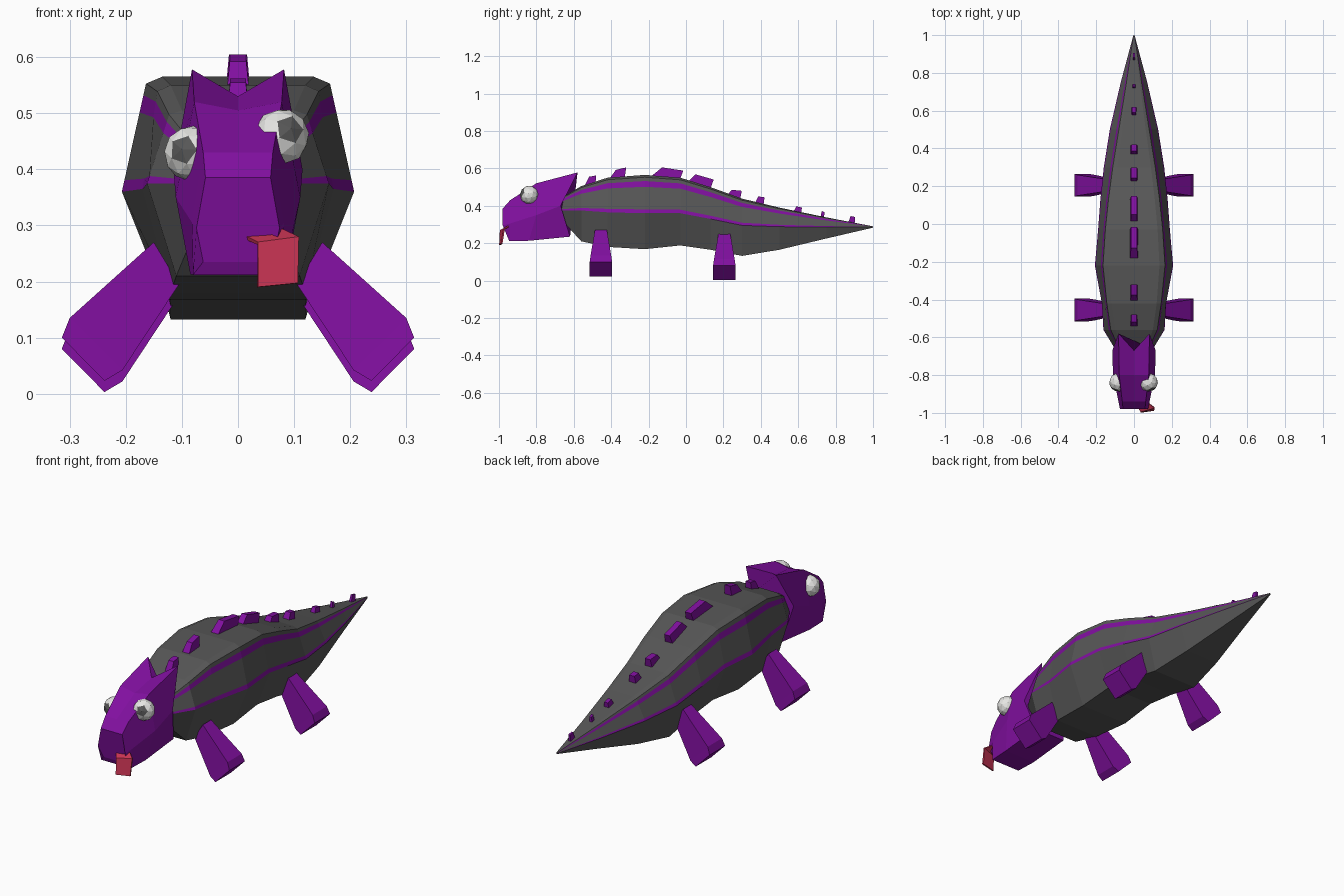
import bpy, bmesh
from mathutils import Vector

if "Cube" in bpy.data.objects:
    bpy.data.objects.remove(bpy.data.objects["Cube"])


def material(name, rgb):
    m = bpy.data.materials.new(name)
    m.diffuse_color = (*rgb, 1)
    m.use_nodes = True
    m.node_tree.nodes["Principled BSDF"].inputs["Base Color"].default_value = m.diffuse_color
    return m


GREY = material("dark_grey", (0.095, 0.095, 0.095))
PURPLE = material("purple", (0.22, 0.005, 0.35))
WHITE = material("eye_white", (0.8, 0.8, 0.78))
RED = material("tongue_red", (0.6, 0.035, 0.09))


def finish(name, bm, mats):
    bmesh.ops.recalc_face_normals(bm, faces=bm.faces[:])
    me = bpy.data.meshes.new(name)
    bm.to_mesh(me)
    bm.free()
    for m in mats:
        me.materials.append(m)
    ob = bpy.data.objects.new(name, me)
    bpy.context.collection.objects.link(ob)
    return ob


def mirror_ring(half):
    """Close a half section, listed from top to bottom, across x = 0."""
    return half + [(-x, y, z) for x, y, z in reversed(half) if abs(x) > 1e-6]


def loft(name, rings, mats, stripes=()):
    """Skin equal rings; segments whose index is in stripes use material 1."""
    bm = bmesh.new()
    rows = [[bm.verts.new(p) for p in r] for r in rings]
    n = len(rows[0])
    for a, b in zip(rows, rows[1:]):
        for i in range(n):
            j = (i + 1) % n
            f = bm.faces.new((a[i], a[j], b[j], b[i]))
            f.material_index = 1 if i in stripes else 0
    bm.faces.new(rows[0])
    bm.faces.new(rows[-1])
    return finish(name, bm, mats)


# Body and tail: y, top z, bottom z, waist z, waist, top and bottom half widths
stations = [
    (-0.67, 0.44, 0.33, 0.375, 0.095, 0.06, 0.06),
    (-0.56, 0.505, 0.21, 0.375, 0.162, 0.10, 0.11),
    (-0.42, 0.55, 0.18, 0.365, 0.170, 0.12, 0.12),
    (-0.22, 0.565, 0.168, 0.36, 0.207, 0.135, 0.13),
    (-0.03, 0.55, 0.188, 0.36, 0.19, 0.125, 0.125),
    (0.13, 0.50, 0.165, 0.33, 0.178, 0.11, 0.12),
    (0.30, 0.438, 0.132, 0.295, 0.16, 0.09, 0.12),
    (0.50, 0.39, 0.165, 0.288, 0.128, 0.062, 0.09),
    (0.75, 0.338, 0.225, 0.286, 0.07, 0.03, 0.045),
    (1.00, 0.29, 0.283, 0.286, 0.003, 0.002, 0.002),
]
rings = []
for y, top, bot, mid, w, tw, bw in stations:
    h = top - mid
    ew = tw + 0.14 * w
    half = [(tw, y, top)]
    for f in (0.06, 0.16, 0.31, 0.9, 1.0):
        half.append((ew + (w - ew) * (f - 0.06) / 0.94, y, top - f * h))
    half.append((bw, y, bot))
    rings.append(mirror_ring(half))
loft("body", rings, [GREY, PURPLE], stripes=(2, 4, 8, 10))

# Head with a notched crest at the back
head_rows = [
    [(0, -0.67, 0.53), (0.082, -0.58, 0.578), (0.115, -0.67, 0.40), (0.085, -0.62, 0.235)],
    [(0, -0.80, 0.505), (0.078, -0.80, 0.52), (0.111, -0.80, 0.35), (0.085, -0.84, 0.213)],
    [(0, -0.94, 0.43), (0.062, -0.94, 0.43), (0.082, -0.94, 0.305), (0.08, -0.945, 0.212)],
    [(0, -0.98, 0.385), (0.058, -0.98, 0.385), (0.074, -0.98, 0.295), (0.062, -0.955, 0.235)],
]
loft("head", [mirror_ring(r) for r in head_rows], [PURPLE])

# Eyes with a five sided pupil
for name, c, look in (("right_eye", (0.077, -0.838, 0.458), (0.35, -0.88, 0.3)),
                      ("left_eye", (-0.082, -0.838, 0.428), (-0.35, -0.88, 0.15))):
    bm = bmesh.new()
    bmesh.ops.create_icosphere(bm, subdivisions=2, radius=0.05)
    pole = max(bm.verts, key=lambda v: v.co.z)
    for f in pole.link_faces:
        f.material_index = 1
    rot = Vector(look).to_track_quat('Z', 'Y').to_matrix()
    bmesh.ops.transform(bm, matrix=rot.to_4x4(), verts=bm.verts[:])
    bmesh.ops.translate(bm, vec=c, verts=bm.verts[:])
    finish(name, bm, [WHITE, GREY])

# Tongue: bent strip hanging from the mouth
bm = bmesh.new()
rows = [[(0.005, -0.95, 0.282), (0.08, -0.95, 0.29)],
        [(0.035, -0.992, 0.268), (0.108, -0.972, 0.278)],
        [(0.035, -0.995, 0.19), (0.106, -0.985, 0.197)]]
rows = [[bm.verts.new(p) for p in r] for r in rows]
for a, b in zip(rows, rows[1:]):
    bm.faces.new((a[0], a[1], b[1], b[0]))
tongue = finish("tongue", bm, [RED])
mod = tongue.modifiers.new("thickness", 'SOLIDIFY')
mod.thickness = 0.008
mod.offset = 0

# Legs: tapered boxes splayed outward (upper x, z, lower x, z, half depth)
leg = [(0.150, 0.250, 0.105, 0.175, 0.032),
       (0.300, 0.115, 0.206, 0.022, 0.055),
       (0.314, 0.080, 0.238, 0.003, 0.060)]
for place, yc, dz in (("front", -0.455, 0.02), ("back", 0.205, 0.0)):
    for side, s in (("right", 1), ("left", -1)):
        rings = [[(s * x1, yc - d, z1 + dz), (s * x1, yc + d, z1 + dz),
                  (s * x2, yc + d, z2 + dz), (s * x2, yc - d, z2 + dz)]
                 for x1, z1, x2, z2, d in leg]
        loft(f"{place}_{side}_leg", rings, [PURPLE])

# Back spikes: y start, y end, front and rear crest z, base z, half width
spikes = [
    (-0.55, -0.48, 0.555, 0.562, 0.49, 0.020),
    (-0.42, -0.32, 0.592, 0.605, 0.53, 0.021),
    (-0.22, -0.015, 0.605, 0.588, 0.53, 0.023),
    (-0.03, 0.148, 0.568, 0.54, 0.49, 0.021),
    (0.20, 0.298, 0.485, 0.48, 0.43, 0.021),
    (0.36, 0.42, 0.45, 0.445, 0.40, 0.020),
    (0.565, 0.62, 0.397, 0.390, 0.35, 0.014),
    (0.715, 0.74, 0.372, 0.365, 0.32, 0.008),
    (0.86, 0.905, 0.345, 0.340, 0.29, 0.007),
]
for k, (y0, y1, zf, zr, zb, w) in enumerate(spikes, 1):
    n = y1 - y0
    base = [(-w, y0, zb), (w, y0, zb), (w, y1 - 0.1 * n, zb), (-w, y1 - 0.1 * n, zb)]
    t = 0.7 * w
    crest = [(-t, y0 + 0.45 * n, zf), (t, y0 + 0.45 * n, zf), (t, y1, zr), (-t, y1, zr)]
    loft(f"back_spike_{k}", [base, crest], [PURPLE])
